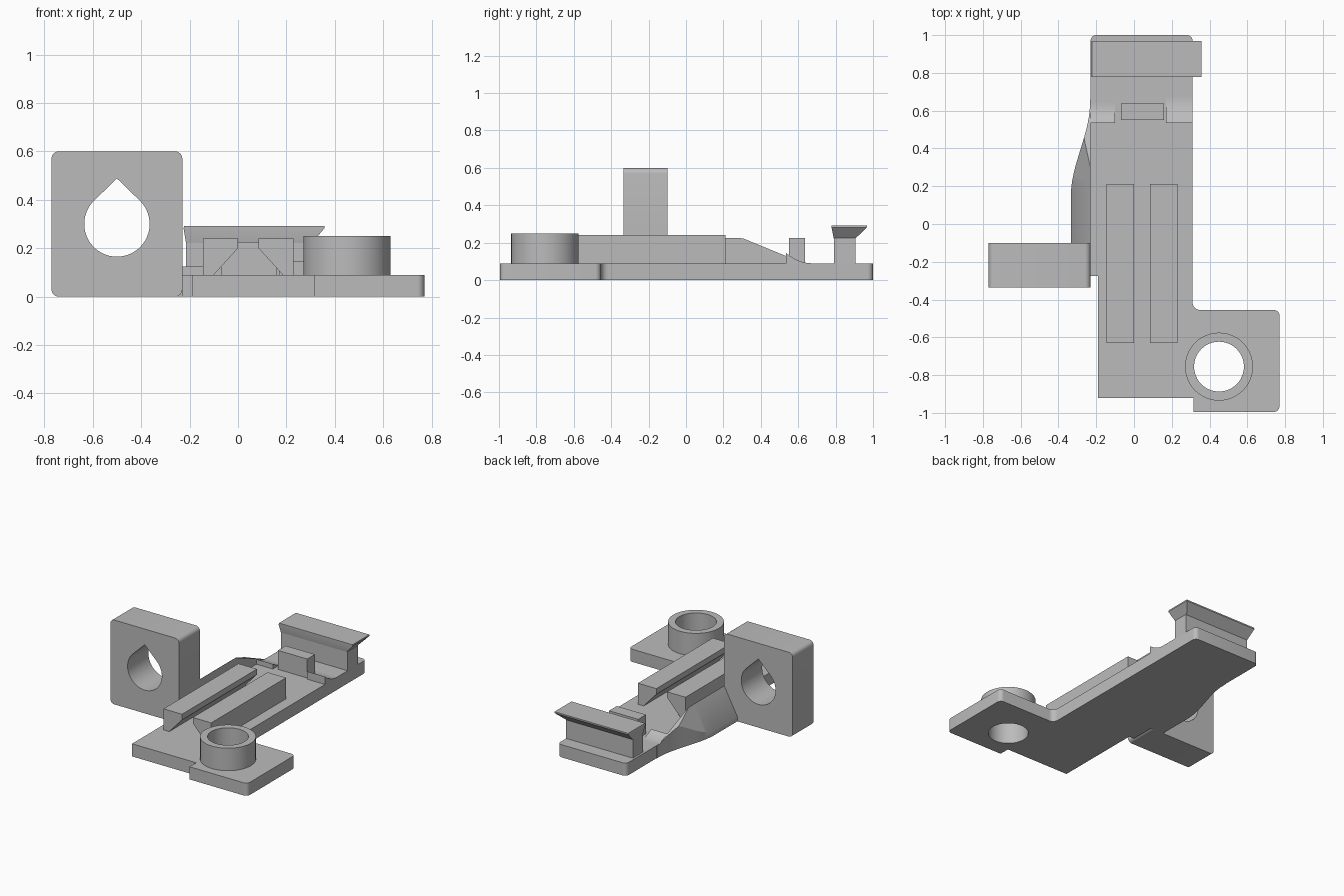
import bpy, bmesh, math
from mathutils import Vector

if "Cube" in bpy.data.objects:
    bpy.data.objects.remove(bpy.data.objects["Cube"])

grey = bpy.data.materials.new("light grey")
grey.diffuse_color = (0.5, 0.5, 0.5, 1)
grey.use_nodes = True
grey.node_tree.nodes["Principled BSDF"].inputs["Base Color"].default_value = grey.diffuse_color


def finish(name, bm):
    bmesh.ops.remove_doubles(bm, verts=bm.verts, dist=1e-5)
    bmesh.ops.recalc_face_normals(bm, faces=bm.faces)
    me = bpy.data.meshes.new(name)
    bm.to_mesh(me)
    bm.free()
    me.materials.append(grey)
    ob = bpy.data.objects.new(name, me)
    bpy.context.collection.objects.link(ob)
    bpy.ops.object.select_all(action='DESELECT')
    ob.select_set(True)
    bpy.context.view_layer.objects.active = ob
    bpy.ops.object.shade_smooth_by_angle(angle=math.radians(30))
    return ob


def rounded(points, steps=6):
    """Outline from (u, v, radius) corners."""
    out = []
    n = len(points)
    for i, (x, y, r) in enumerate(points):
        p = Vector((x, y))
        if r == 0:
            out.append((x, y))
            continue
        a = (Vector(points[i - 1][:2]) - p).normalized()
        b = (Vector(points[(i + 1) % n][:2]) - p).normalized()
        c = p + (a + b) * r
        for k in range(steps + 1):
            t = math.pi / 2 * k / steps
            q = c - b * r * math.cos(t) - a * r * math.sin(t)
            out.append(tuple(q))
    return out


def arc(cx, cy, r, a0=0, a1=360, n=48):
    return [(cx + r * math.cos(math.radians(a0 + (a1 - a0) * k / n)),
             cy + r * math.sin(math.radians(a0 + (a1 - a0) * k / n))) for k in range(n)]


def prism(name, loops, lo, hi, axis='z'):
    """Extrude filled outlines (extra loops are holes) between lo and hi."""
    cu = bpy.data.curves.new(name, 'CURVE')
    cu.dimensions, cu.fill_mode, cu.extrude = '2D', 'BOTH', (hi - lo) / 2
    for loop in loops:
        sp = cu.splines.new('POLY')
        sp.points.add(len(loop) - 1)
        for pt, (u, v) in zip(sp.points, loop):
            pt.co = (u, v, 0, 1)
        sp.use_cyclic_u = True
    tmp = bpy.data.objects.new(name + "_outline", cu)
    bm = bmesh.new()
    bm.from_mesh(tmp.to_mesh())
    tmp.to_mesh_clear()
    bpy.data.objects.remove(tmp)
    mid = (lo + hi) / 2
    for v in bm.verts:
        a, b, c = v.co
        c += mid
        v.co = {'z': (a, b, c), 'y': (a, c, b), 'x': (c, a, b)}[axis]
    return finish(name, bm)


def loft(name, rings):
    bm = bmesh.new()
    vs = [[bm.verts.new(p) for p in r] for r in rings]
    n = len(vs[0])
    for r0, r1 in zip(vs, vs[1:]):
        for i in range(n):
            bm.faces.new((r0[i], r0[(i + 1) % n], r1[(i + 1) % n], r1[i]))
    bm.faces.new(vs[0])
    bm.faces.new(vs[-1])
    return finish(name, bm)


def box(name, x0, x1, y0, y1, z0, z1):
    return prism(name, [[(x0, y0), (x1, y0), (x1, y1), (x0, y1)]], z0, z1)


# Base plate with the side ear and its through hole
plate = [(-0.19, -0.92, 0), (0.315, -0.92, 0), (0.315, -0.995, 0), (0.77, -0.995, 0.03),
         (0.77, -0.455, 0.03), (0.31, -0.455, 0.04), (0.31, 1.0, 0.03),
         (-0.23, 1.0, 0.03), (-0.23, -0.275, 0), (-0.19, -0.275, 0)]
prism("base_plate", [rounded(plate), arc(0.45, -0.755, 0.132)], 0, 0.09)

# Round boss
prism("boss", [arc(0.45, -0.755, 0.18), arc(0.45, -0.755, 0.132)], 0.09, 0.25)

# Upright block with teardrop hole
block = [(-0.77, 0, 0.03), (-0.23, 0, 0.03), (-0.23, 0.6, 0.03), (-0.77, 0.6, 0.03)]
teardrop = arc(-0.5, 0.3, 0.135, 135, 405, 40) + \
    [(-0.5 + 0.135 * math.sqrt(0.5), 0.3 + 0.135 * math.sqrt(0.5)), (-0.5, 0.488)]
prism("upright_block", [rounded(block), teardrop], -0.335, -0.10, 'y')

# Pair of undercut rails, mirrored about x = 0.0425
rail = [(-0.145, 0.09), (-0.10, 0.09), (0.0, 0.20), (0.0, 0.24), (-0.145, 0.24)]
prism("left_rail", [rail], -0.63, 0.212, 'y')
prism("right_rail", [[(0.085 - x, z) for x, z in rail]], -0.63, 0.212, 'y')

# Stop tab
box("stop_tab", -0.07, 0.16, 0.55, 0.637, 0.09, 0.225)

# Concave ramps either side of the tab
for name, x0, x1, y1, h in (("left_ramp", -0.23, -0.10, 0.64, 0.035),
                            ("right_ramp", 0.17, 0.31, 0.67, 0.055)):
    prof = [(0.535, 0.09)]
    for k in range(9):
        t = k / 8
        prof.append((0.535 + (y1 - 0.535) * t, 0.09 + h * (1 - t) ** 2))
    prism(name, [prof], x0, x1, 'x')

# Rear hook: stem and flared head
box("hook_stem", -0.215, 0.31, 0.79, 0.905, 0.09, 0.225)


def rect(x0, x1, y0, y1, z):
    return [(x0, y0, z), (x1, y0, z), (x1, y1, z), (x0, y1, z)]


loft("hook_head", [rect(-0.215, 0.305, 0.79, 0.905, 0.222),
                   rect(-0.225, 0.357, 0.778, 0.968, 0.282),
                   rect(-0.222, 0.357, 0.778, 0.968, 0.292)])

# Sloped gusset joining the upright block to the plate
rings = []
for k in range(31):
    y = -0.10 + 0.76 * k / 30
    t = min(max((y - 0.15) / 0.49, 0), 1)
    xo = -0.333 + 0.101 * t * t * (3 - 2 * t)
    ramp = 0.225 if y < 0.30 else max(0.225 - 0.41 * (y - 0.30), 0.088)
    xm = max(-0.23 - (0.225 - ramp) / 1.85, xo)
    zo = min(ramp, 0.225 + 1.85 * (xo + 0.23))
    rings.append([(-0.229, y, 0), (-0.229, y, ramp), (xm - 0.0005, y, ramp),
                  (xo - 0.001, y, zo), (xo - 0.001, y, 0)])
loft("gusset", rings)
